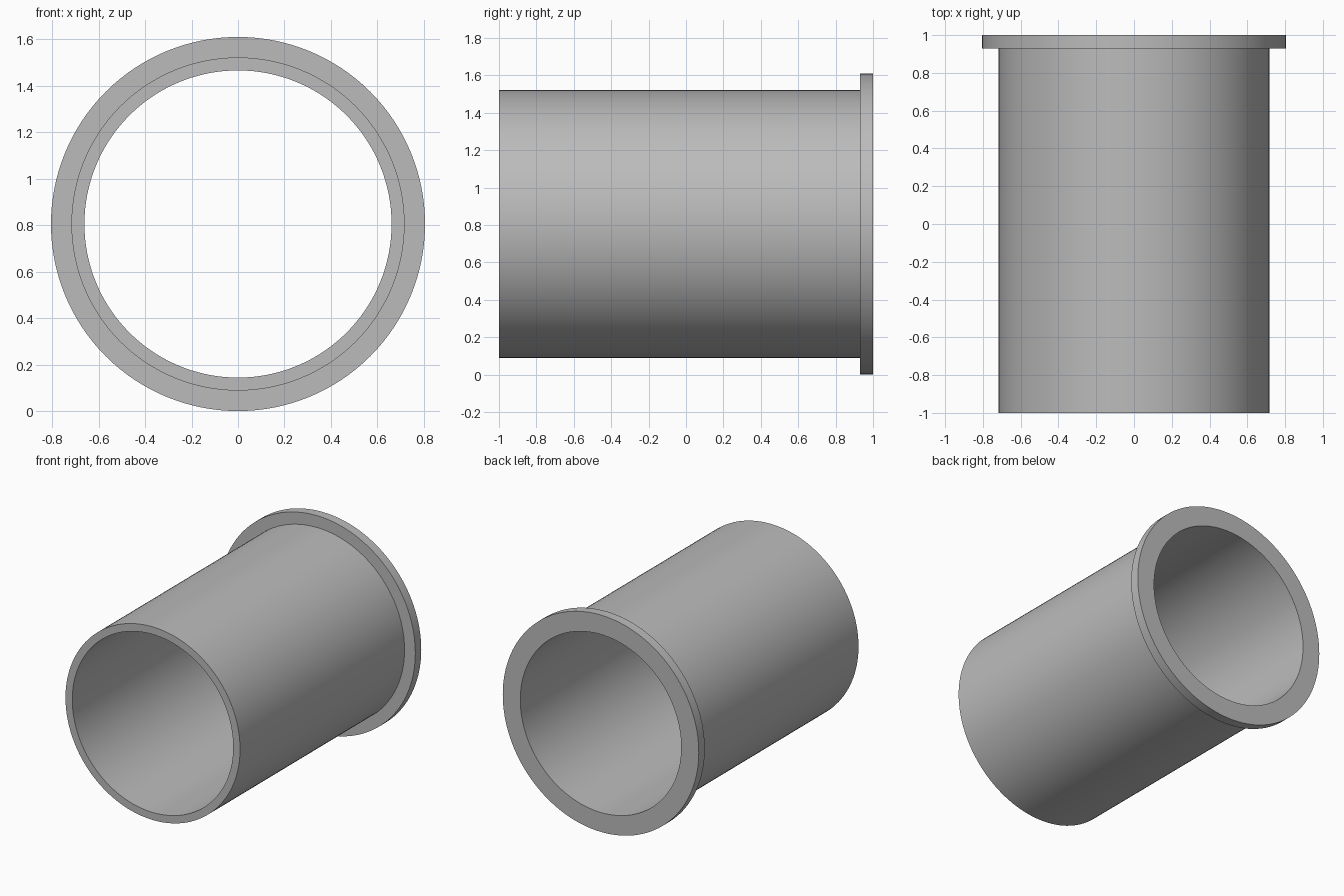
import bpy, bmesh, math
from mathutils import Matrix, Vector

cube = bpy.data.objects.get("Cube")
if cube:
    bpy.data.objects.remove(cube, do_unlink=True)

SEGMENTS = 128
BORE, TUBE, FLANGE = 0.661, 0.717, 0.805   # radii
FRONT, STEP, BACK = -1.0, 0.93, 1.0        # stations along y

grey = bpy.data.materials.new("plain_grey")
grey.use_nodes = True
colour = (0.5, 0.5, 0.5, 1)
grey.diffuse_color = colour
grey.node_tree.nodes["Principled BSDF"].inputs["Base Color"].default_value = colour

# Closed wall section (radius, y), turned about the y axis
section = [(BORE, FRONT), (TUBE, FRONT), (TUBE, STEP),
           (FLANGE, STEP), (FLANGE, BACK), (BORE, BACK)]
bm = bmesh.new()
verts = [bm.verts.new((r, y, 0)) for r, y in section]
edges = [bm.edges.new((v, verts[i - 1])) for i, v in enumerate(verts)]
bmesh.ops.spin(bm, geom=verts + edges, cent=(0, 0, 0), axis=(0, 1, 0),
               angle=math.tau, steps=SEGMENTS, use_merge=True)
bmesh.ops.remove_doubles(bm, verts=bm.verts, dist=0.0001)
bmesh.ops.recalc_face_normals(bm, faces=bm.faces)
bmesh.ops.transform(bm, matrix=Matrix.Translation(Vector((0, 0, FLANGE))), verts=bm.verts)

mesh = bpy.data.meshes.new("flanged_sleeve")
bm.to_mesh(mesh)
bm.free()
mesh.materials.append(grey)
sleeve = bpy.data.objects.new("flanged_sleeve", mesh)
bpy.context.collection.objects.link(sleeve)

# Smooth round walls, crisp rims
bpy.ops.object.select_all(action='DESELECT')
sleeve.select_set(True)
bpy.context.view_layer.objects.active = sleeve
bpy.ops.object.shade_smooth_by_angle(angle=math.radians(30))
